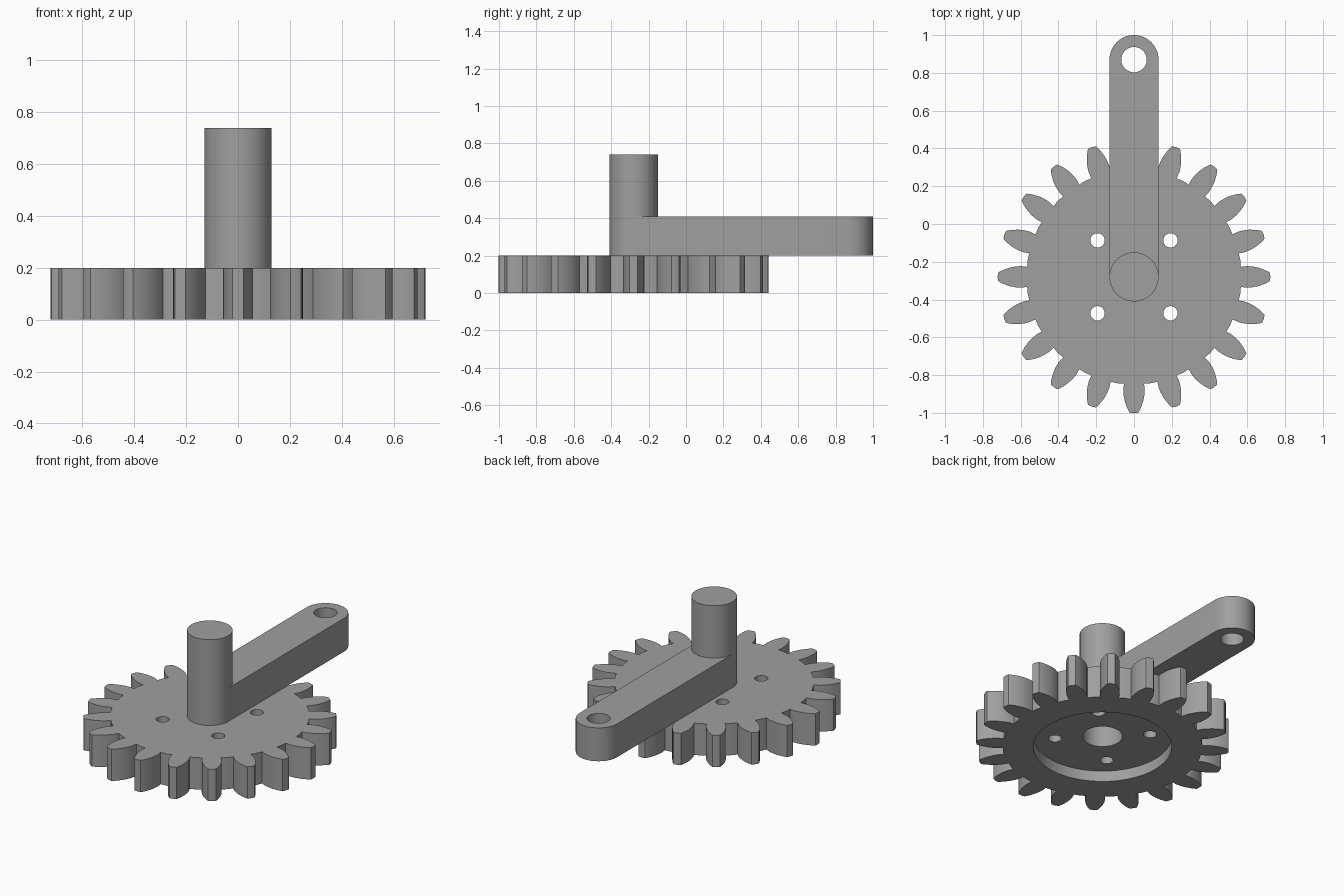
import bpy
import bmesh
from math import pi, sin, cos, radians, asin

if "Cube" in bpy.data.objects:
    bpy.data.objects.remove(bpy.data.objects["Cube"])

HUB_Y = -0.28      # gear and shaft axis
PIN_Y = 0.87       # far end of the crank arm
ARM_R = 0.13
GEAR_TOP, ARM_TOP, SHAFT_TOP = 0.2, 0.41, 0.74
TEETH = 20

steel = bpy.data.materials.new("steel grey")
steel.use_nodes = True
colour = (0.35, 0.35, 0.35, 1)
steel.diffuse_color = colour
steel.node_tree.nodes["Principled BSDF"].inputs["Base Color"].default_value = colour


def prism(name, outline, z0, z1):
    """Extrude a closed xy outline from z0 to z1."""
    bm = bmesh.new()
    face = bm.faces.new([bm.verts.new((x, y, z0)) for x, y in outline])
    top = bmesh.ops.extrude_face_region(bm, geom=[face])["geom"]
    moved = [v for v in top if isinstance(v, bmesh.types.BMVert)]
    bmesh.ops.translate(bm, verts=moved, vec=(0, 0, z1 - z0))
    bmesh.ops.recalc_face_normals(bm, faces=bm.faces)
    mesh = bpy.data.meshes.new(name)
    bm.to_mesh(mesh)
    bm.free()
    mesh.materials.append(steel)
    obj = bpy.data.objects.new(name, mesh)
    bpy.context.collection.objects.link(obj)
    return obj


def arc(x, y, r, start, sweep, n):
    return [(x + r * cos(start + sweep * i / n), y + r * sin(start + sweep * i / n))
            for i in range(n + 1)]


def circle(x, y, r, n=64):
    return arc(x, y, r, 0, 2 * pi, n)[:-1]


def activate(obj):
    bpy.ops.object.select_all(action='DESELECT')
    obj.select_set(True)
    bpy.context.view_layer.objects.active = obj


def drill(obj, x, y, r, z0, z1, n=64):
    """Cut a round hole and drop the cutter."""
    cutter = prism("cutter", circle(x, y, r, n), z0, z1)
    cutter.hide_render = True
    mod = obj.modifiers.new("hole", 'BOOLEAN')
    mod.operation = 'DIFFERENCE'
    mod.solver = 'EXACT'
    mod.object = cutter
    activate(obj)
    bpy.ops.object.modifier_apply(modifier=mod.name)
    bpy.data.objects.remove(cutter)


# Gear: one curved tooth flank as (radius, half width), mirrored and repeated
flank = [(0.568, 0.053), (0.6, 0.057), (0.63, 0.055), (0.66, 0.049),
         (0.69, 0.038), (0.71, 0.028), (0.72, 0.022)]
half = [(r, asin(w / r)) for r, w in flank]
tooth = [(r, -a) for r, a in half] + [(0.722, 0)] + [(r, a) for r, a in reversed(half)]
tooth.append((0.57, radians(180 / TEETH)))
outline = []
for i in range(TEETH):
    turn = 2 * pi * i / TEETH
    outline += [(r * cos(a + turn), HUB_Y + r * sin(a + turn)) for r, a in tooth]
gear = prism("gear", outline, 0, GEAR_TOP)

# Underside recess, blind hub bore and four bolt holes
drill(gear, 0, HUB_Y, 0.395, -0.1, 0.068, 96)
drill(gear, 0, HUB_Y, 0.114, -0.1, GEAR_TOP + 0.1)
for sx in (-1, 1):
    for sy in (-1, 1):
        drill(gear, sx * 0.193, HUB_Y + sy * 0.193, 0.038, -0.1, GEAR_TOP + 0.1, 32)

# Crank arm with rounded ends and a pin hole
arm = prism("crank_arm",
            arc(0, PIN_Y, ARM_R, 0, pi, 32) + arc(0, HUB_Y, ARM_R, pi, pi, 32),
            GEAR_TOP, ARM_TOP)
drill(arm, 0, PIN_Y, 0.067, 0.1, 0.6)

# Upright shaft standing on the arm
shaft = prism("shaft", circle(0, HUB_Y, ARM_R), ARM_TOP, SHAFT_TOP)

for part in (gear, arm, shaft):
    activate(part)
    bpy.ops.object.shade_smooth_by_angle(angle=radians(25))
